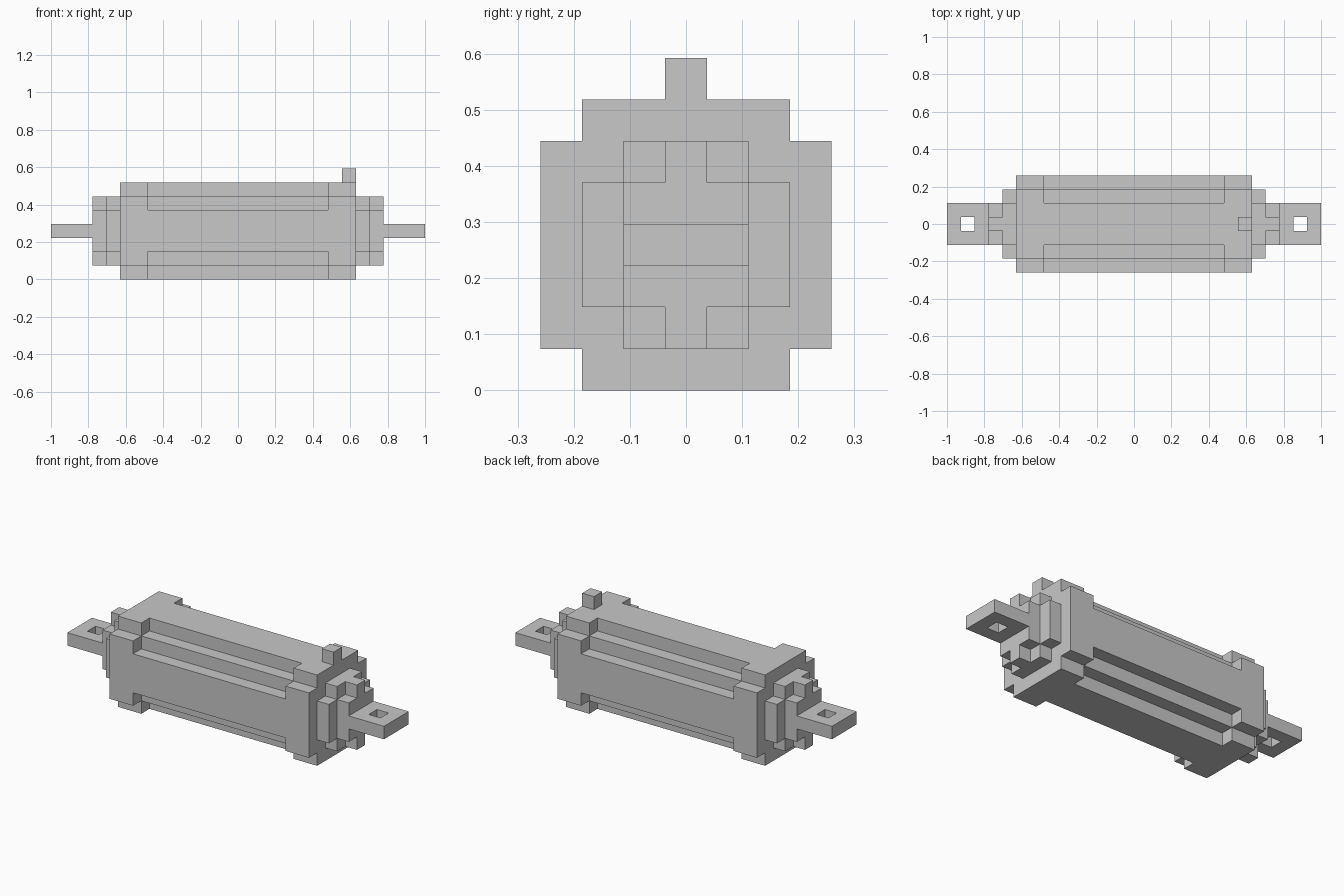
import bpy
import bmesh
from mathutils import Matrix, Vector

U = 2 / 27       # one block
MID = 3.5        # height of the long axis, in blocks

cube = bpy.data.objects.get("Cube")
if cube:
    bpy.data.objects.remove(cube)

grey = bpy.data.materials.new("light_grey")
grey.use_nodes = True
colour = (0.58, 0.58, 0.58, 1)
grey.diffuse_color = colour
grey.node_tree.nodes["Principled BSDF"].inputs["Base Color"].default_value = colour


def finish(name, bm):
    """Scale blocks to units and link the part."""
    bmesh.ops.recalc_face_normals(bm, faces=bm.faces)
    bmesh.ops.scale(bm, vec=(U, U, U), verts=bm.verts)
    mesh = bpy.data.meshes.new(name)
    bm.to_mesh(mesh)
    bm.free()
    mesh.materials.append(grey)
    obj = bpy.data.objects.new(name, mesh)
    bpy.context.collection.objects.link(obj)
    return obj


def extrude(bm, faces, vec):
    new = bmesh.ops.extrude_face_region(bm, geom=faces)["geom"]
    verts = [g for g in new if isinstance(g, bmesh.types.BMVert)]
    bmesh.ops.translate(bm, vec=vec, verts=verts)


def stepped_prism(name, corner, x0, x1):
    """Extrude along x a section whose quarter outline (y, z) is mirrored both ways."""
    upper = corner + [(-y, z) for y, z in reversed(corner)]
    outline = upper + [(-y, -z) for y, z in upper]
    bm = bmesh.new()
    face = bm.faces.new([bm.verts.new((x0, y, z + MID)) for y, z in outline])
    extrude(bm, [face], Vector((x1 - x0, 0, 0)))
    return finish(name, bm)


def lug(name, x):
    """Flat square plate with a square hole in its middle."""
    bm = bmesh.new()
    bmesh.ops.create_grid(bm, x_segments=3, y_segments=3, size=1.5,
                          matrix=Matrix.Translation((x, 0, MID - 0.5)))
    centre = min(bm.faces, key=lambda f: (f.calc_center_median().xy - Vector((x, 0))).length)
    bmesh.ops.delete(bm, geom=[centre], context='FACES')
    extrude(bm, bm.faces[:], Vector((0, 0, 1)))
    bmesh.ops.dissolve_limit(bm, angle_limit=0.01, verts=bm.verts, edges=bm.edges)
    return finish(name, bm)


# Quarter outlines, running from the side up to the top
body = [(3.5, 1.5), (2.5, 1.5), (2.5, 2.5), (1.5, 2.5), (1.5, 3.5)]
collar = [(3.5, 2.5), (2.5, 2.5), (2.5, 3.5)]
cap = [(2.5, 1.5), (1.5, 1.5), (1.5, 2.5)]
boss = [(1.5, 1.5), (0.5, 1.5), (0.5, 2.5)]

# Long barrel
stepped_prism("barrel", body, -6.5, 6.5)

# Matching ends
for side, s in (("left", 1), ("right", -1)):
    for part, outline, a, b in (("collar", collar, 6.5, 8.5),
                                ("end_cap", cap, 8.5, 9.5),
                                ("end_boss", boss, 9.5, 10.5)):
        stepped_prism(f"{side}_{part}", outline, s * a, s * b)
    lug(f"{side}_lug", s * 12)

# Small knob on top of the left collar
bm = bmesh.new()
bmesh.ops.create_cube(bm, size=1, matrix=Matrix.Translation((8, 0, 7.5)))
finish("top_knob", bm)
